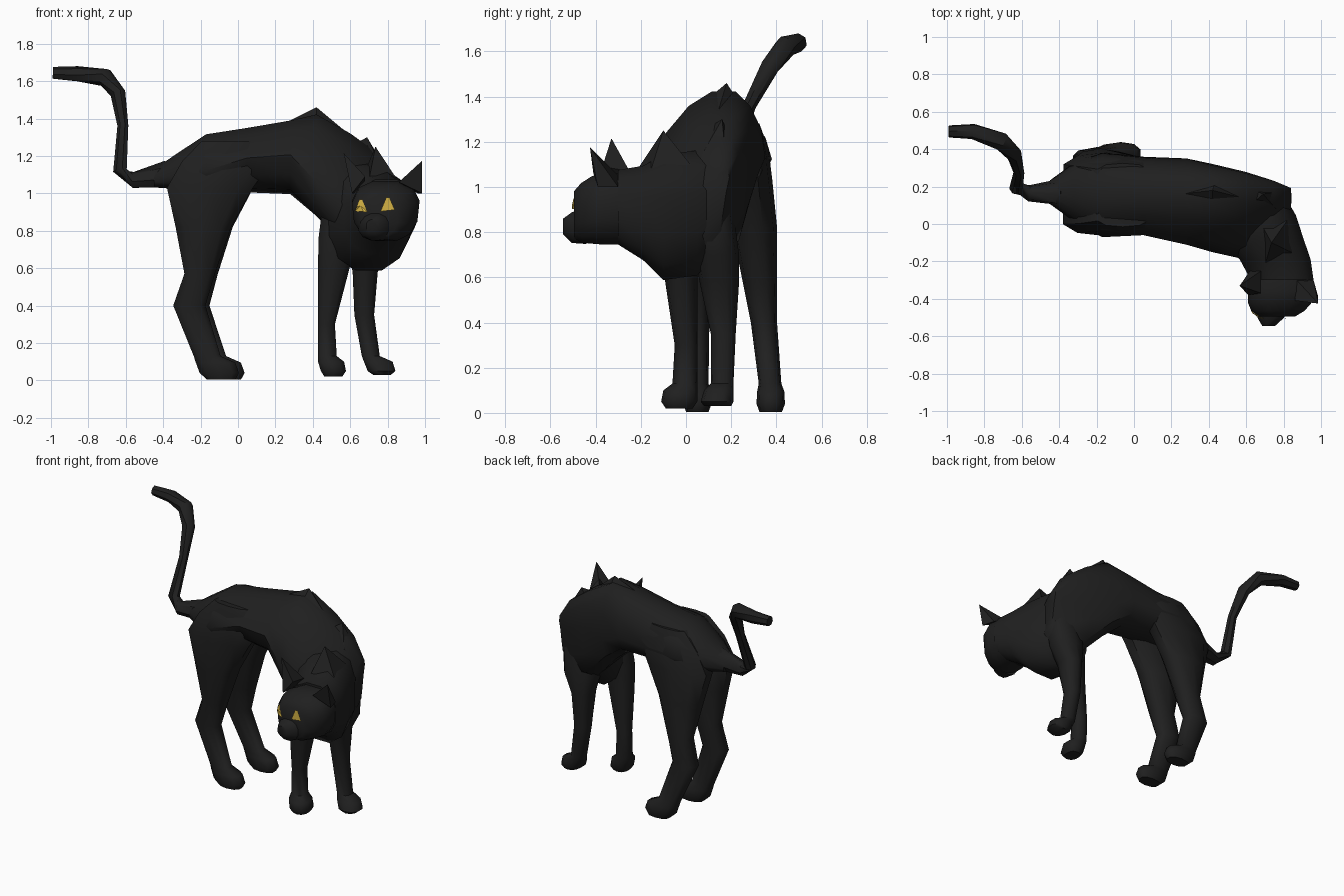
import bpy, math
from mathutils import Vector
from mathutils.bvhtree import BVHTree

cube = bpy.data.objects.get("Cube")
if cube:
    bpy.data.objects.remove(cube, do_unlink=True)


def material(name, color):
    m = bpy.data.materials.new(name)
    m.use_nodes = True
    m.diffuse_color = color
    m.node_tree.nodes["Principled BSDF"].inputs["Base Color"].default_value = color
    m.node_tree.nodes["Principled BSDF"].inputs["Roughness"].default_value = 0.8
    return m


FUR = material("black fur", (0.014, 0.014, 0.014, 1))
GOLD = material("golden eye", (0.66, 0.45, 0.06, 1))


def build(name, verts, faces, mat=FUR, angle=50):
    me = bpy.data.meshes.new(name)
    me.from_pydata([tuple(v) for v in verts], [], faces)
    me.materials.append(mat)
    ob = bpy.data.objects.new(name, me)
    bpy.context.collection.objects.link(ob)
    bpy.ops.object.select_all(action='DESELECT')
    ob.select_set(True)
    bpy.context.view_layer.objects.active = ob
    bpy.ops.object.mode_set(mode='EDIT')
    bpy.ops.mesh.select_all(action='SELECT')
    bpy.ops.mesh.normals_make_consistent(inside=False)
    bpy.ops.object.mode_set(mode='OBJECT')
    bpy.ops.object.shade_smooth_by_angle(angle=math.radians(angle))
    return ob


def skin(name, rings):
    """Bridge equal rings of points and cap both ends."""
    n = len(rings[0])
    faces = [(r * n + i, r * n + (i + 1) % n, (r + 1) * n + (i + 1) % n, (r + 1) * n + i)
             for r in range(len(rings) - 1) for i in range(n)]
    faces += [tuple(range(n)), tuple(range((len(rings) - 1) * n, len(rings) * n))]
    return build(name, [p for ring in rings for p in ring], faces)


def loft(name, axis, stations, sides=12, power=0.85, taper=0, apex=None):
    """Stations: position on axis, low/high extents on the other two axes, and an
    optional tuck raising the lower right flank. Taper narrows the top; apex is the ridge line."""
    rings = []
    for s, a0, a1, b0, b1, *tuck in stations:
        mid = (a0 + a1) / 2
        lean = 0 if apex is None else apex - mid
        ring = []
        for i in range(sides):
            t = 2 * math.pi * (i + 0.5) / sides
            c = math.copysign(abs(math.cos(t)) ** power, math.cos(t))
            d = math.copysign(abs(math.sin(t)) ** power, math.sin(t))
            a = mid + (a1 - a0) / 2 * c * (1 - taper * d) + lean * max(d, 0)
            b = (b0 + b1) / 2 + (b1 - b0) / 2 * d
            if tuck and d < 0 and c < 0:
                b -= tuck[0] * c
            p = [a, b]
            p.insert(axis, s)
            ring.append(p)
        rings.append(ring)
    return skin(name, rings)


def tube(name, path, sides=7):
    pts = [Vector(p[:3]) for p in path]
    rings = []
    for k, p in enumerate(pts):
        t = (pts[min(k + 1, len(pts) - 1)] - pts[max(k - 1, 0)]).normalized()
        u = t.cross(Vector((0.5, -0.8, 0))).normalized()
        v = t.cross(u)
        rings.append([p + path[k][3] * (u * math.cos(a) + v * math.sin(a))
                      for a in (2 * math.pi * i / sides for i in range(sides))])
    return skin(name, rings)


def spike(name, tip, base):
    n = len(base)
    return build(name, list(base) + [tip],
                 [(i, (i + 1) % n, n) for i in range(n)] + [tuple(range(n))], FUR, 20)


# Arched body with a ridged spine, from tail base to shoulder
loft("body", 0, [
    (-.45, .11, .23, 1.03, 1.13), (-.32, .02, .32, 1.02, 1.22), (-.17, -.06, .37, 1.02, 1.32),
    (.05, -.05, .35, 1.0, 1.355, .07), (.28, -.1, .34, .99, 1.395, .08),
    (.42, -.14, .31, .87, 1.43), (.6, -.18, .26, .68, 1.33), (.75, -.1, .2, .64, 1.22),
    (.84, .02, .16, .78, 1.08)], taper=.25, apex=.17)

# Chest and neck turning to the front, ending in the head
loft("chest_and_neck", 1, [
    (.18, .54, .79, .76, 1.14), (.05, .45, .87, .6, 1.17), (-.1, .48, .92, .58, 1.15),
    (-.19, .56, .95, .67, 1.1), (-.3, .62, .965, .74, 1.08)])
head = loft("head", 1, [
    (-.26, .64, .95, .74, 1.06), (-.36, .61, .97, .74, 1.07), (-.42, .61, .95, .745, 1.05),
    (-.465, .628, .91, .75, 1.02), (-.495, .67, .86, .77, .985)], power=.8, taper=-.1)
loft("muzzle", 1, [
    (-.44, .64, .85, .745, .91), (-.505, .66, .8, .75, .89), (-.545, .685, .755, .79, .86)])


# Hind legs share one shape, blending into the haunch; each has its own hip and paw
def hind_leg(name, hip_y, paw_y, paw_shift):
    shape = [(1.28, -.2, .08, .05), (1.17, -.31, .19, .09), (1.03, -.39, .09, .1),
             (.82, -.34, -.03, .1), (.57, -.29, -.12, .075), (.4, -.35, -.17, .058),
             (.13, -.24, -.09, .05), (.095, -.23, -.01, .06), (.04, -.21, .01, .063),
             (.005, -.17, -.01, .05)]
    rows = []
    for z, x0, x1, r in shape:
        k = min(1, max(0, 1.1 - z))
        y, s = hip_y + (paw_y - hip_y) * k, paw_shift * k
        rows.append((z, x0 + s, x1 + s, y - r, y + r))
    loft(name, 2, rows, 10)


hind_leg("right_hind_leg", .035, .05, 0)
hind_leg("left_hind_leg", .275, .375, .03)

# Front legs
loft("right_front_leg", 2, [
    (.95, .45, .66, -.1, .08), (.75, .425, .64, -.11, .06), (.6, .425, .6, -.095, .05),
    (.3, .425, .52, -.05, .05), (.13, .425, .53, -.06, .05), (.1, .425, .57, -.1, .05),
    (.05, .44, .58, -.11, .05), (.02, .46, .56, -.09, .03)], 10)
loft("left_front_leg", 2, [
    (1.05, .62, .78, .05, .18), (.85, .58, .84, .02, .215), (.7, .58, .82, .04, .235),
    (.58, .61, .75, .06, .235), (.35, .62, .73, .11, .22), (.13, .66, .76, .11, .21),
    (.1, .67, .83, .08, .21), (.05, .69, .845, .065, .21), (.03, .72, .82, .08, .2)], 10)

# Raised tail
tube("tail", [
    (-.38, .17, 1.1, .075), (-.56, .165, 1.07, .045), (-.63, .195, 1.12, .038),
    (-.615, .28, 1.36, .03), (-.64, .37, 1.53, .042), (-.71, .44, 1.62, .05),
    (-.86, .495, 1.638, .042), (-.99, .495, 1.643, .033)])

# Ears
spike("right_ear", (.565, -.33, 1.215),
      [(.61, -.38, 1.0), (.68, -.37, 1.09), (.68, -.25, 1.07), (.62, -.25, 1.0)])
spike("left_ear", (.985, -.425, 1.175),
      [(.86, -.41, 1.06), (.985, -.39, 1.0), (.96, -.3, 1.0), (.87, -.3, 1.05)])

# Raised hackles along the spine
spike("back_hackle", (.42, .18, 1.46),
      [(.26, .16, 1.38), (.42, .05, 1.35), (.66, .12, 1.26), (.44, .25, 1.35)])
spike("shoulder_hackle", (.69, .16, 1.3),
      [(.6, .08, 1.25), (.76, .08, 1.16), (.82, .18, 1.08), (.6, .2, 1.2)])
spike("neck_hackle", (.735, -.1, 1.25),
      [(.7, -.22, 1.07), (.86, -.16, 1.06), (.82, .02, 1.1), (.68, .0, 1.12)])

# Eyes: thin plates laid on the face
bvh = BVHTree.FromPolygons([v.co for v in head.data.vertices],
                           [p.vertices for p in head.data.polygons])


def eye(name, corners):
    outline = []
    for i, a in enumerate(corners):
        b = corners[(i + 1) % len(corners)]
        outline += [(a[0] + (b[0] - a[0]) * t / 3, a[1] + (b[1] - a[1]) * t / 3) for t in range(3)]
    n = len(outline)
    outline.append((sum(c[0] for c in corners) / len(corners),
                    sum(c[1] for c in corners) / len(corners)))
    pts = []
    for x, z in outline:
        hit = bvh.ray_cast(Vector((x, -2, z)), Vector((0, 1, 0)))[0]
        pts.append((x, hit.y - .009, z))
    ob = build(name, pts, [(i, (i + 1) % n, n) for i in range(n)], GOLD, 20)
    # Face the plate forward
    if ob.data.polygons[0].normal.y > 0:
        ob.data.flip_normals()


eye("right_eye", [(.626, .905), (.692, .9), (.664, .967), (.648, .967)])
eye("left_eye", [(.762, .903), (.838, .912), (.81, .977), (.792, .977)])
